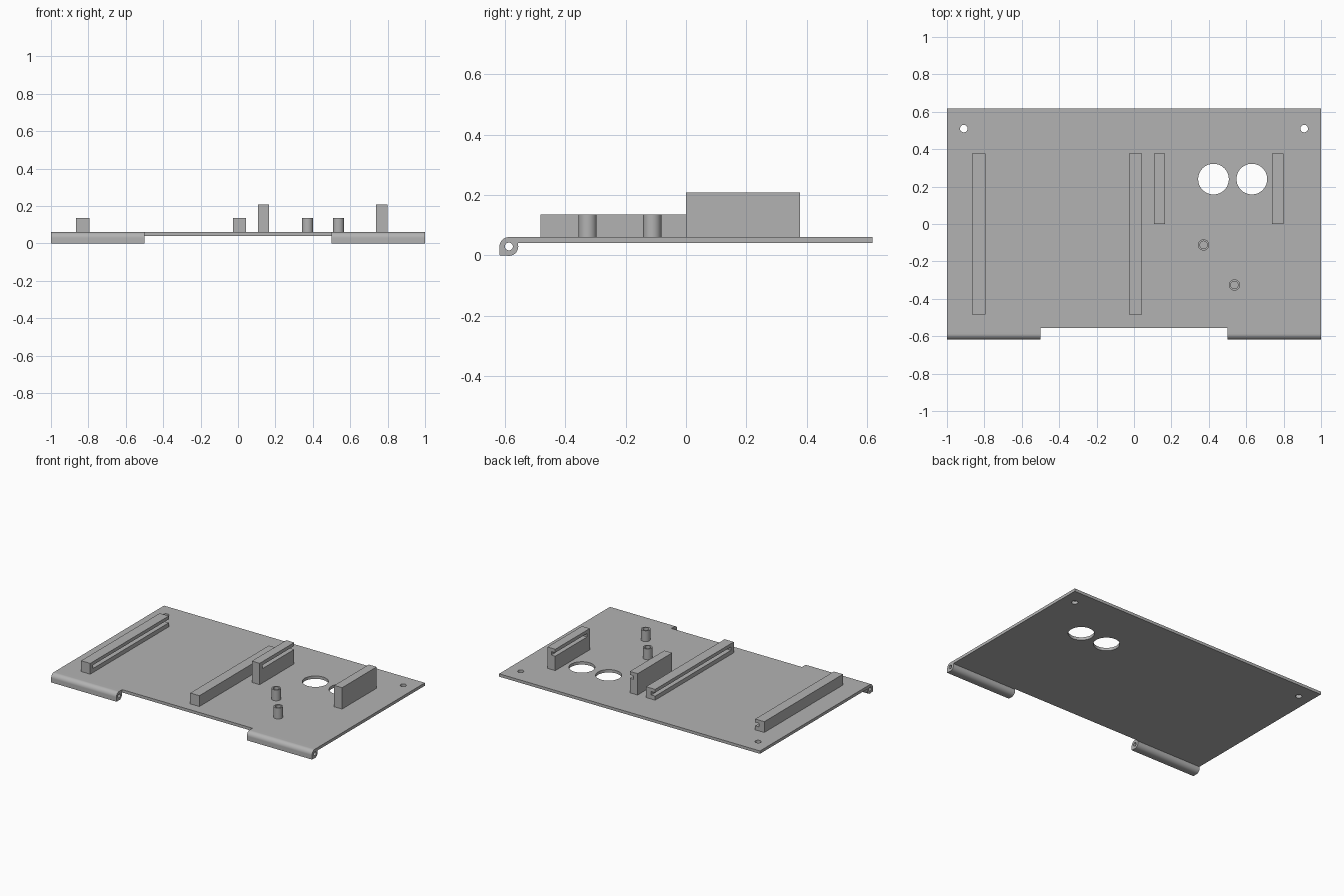
import bpy
import bmesh
from math import cos, sin, radians
from mathutils import Vector

cube = bpy.data.objects.get("Cube")
if cube:
    bpy.data.objects.remove(cube, do_unlink=True)

grey = bpy.data.materials.new("plain grey")
grey.use_nodes = True
GREY = (0.45, 0.45, 0.45, 1)
grey.diffuse_color = GREY
grey.node_tree.nodes["Principled BSDF"].inputs["Base Color"].default_value = GREY


def prism(name, profile, axis, start, end):
    """Extrude a closed 2D profile along x, y or z."""
    place = {"x": lambda a, b: (start, a, b),
             "y": lambda a, b: (a, start, b),
             "z": lambda a, b: (a, b, start)}[axis]
    bm = bmesh.new()
    face = bm.faces.new([bm.verts.new(place(a, b)) for a, b in profile])
    out = bmesh.ops.extrude_face_region(bm, geom=[face])
    moved = [v for v in out["geom"] if isinstance(v, bmesh.types.BMVert)]
    step = Vector([(end - start) * (axis == k) for k in "xyz"])
    bmesh.ops.translate(bm, verts=moved, vec=step)
    bmesh.ops.recalc_face_normals(bm, faces=bm.faces)
    mesh = bpy.data.meshes.new(name)
    bm.to_mesh(mesh)
    bm.free()
    mesh.materials.append(grey)
    obj = bpy.data.objects.new(name, mesh)
    bpy.context.collection.objects.link(obj)
    return obj


def rect(a0, a1, b0, b1):
    return [(a0, b0), (a1, b0), (a1, b1), (a0, b1)]


def arc(a, b, r, first=0, last=360, steps=48):
    count = steps if last - first == 360 else steps + 1
    angles = [radians(first + (last - first) * i / steps) for i in range(count)]
    return [(a + r * cos(t), b + r * sin(t)) for t in angles]


def cut(obj, cutter):
    """Subtract the cutter, bake the result and drop the cutter."""
    mod = obj.modifiers.new("cut", "BOOLEAN")
    mod.operation = "DIFFERENCE"
    mod.solver = "EXACT"
    mod.object = cutter
    bpy.ops.object.select_all(action="DESELECT")
    bpy.context.view_layer.objects.active = obj
    obj.select_set(True)
    bpy.ops.object.modifier_apply(modifier=mod.name)
    bpy.data.objects.remove(cutter, do_unlink=True)


def smooth(obj):
    bpy.ops.object.select_all(action="DESELECT")
    bpy.context.view_layer.objects.active = obj
    obj.select_set(True)
    bpy.ops.object.shade_smooth_by_angle(angle=radians(30))


BOTTOM, TOP = 0.04, 0.06
FRONT, BACK = -0.555, 0.618

# Base plate with two large openings and two screw holes
plate = prism("base_plate", rect(-1, 1, FRONT, BACK), "z", BOTTOM, TOP)
for x, y, r in [(0.425, 0.24, 0.082), (0.63, 0.24, 0.082),
                (-0.91, 0.51, 0.02), (0.91, 0.51, 0.02)]:
    cut(plate, prism("hole_cutter", arc(x, y, r), "z", 0, 0.1))
smooth(plate)

# Hinge knuckles: rounded, with one square corner and a tab into the plate
R, PIN_Y = 0.031, -0.587
knuckle_profile = ([(PIN_Y - R, 0)]
                   + arc(PIN_Y, TOP - R, R, -90, 20, 16)
                   + [(FRONT, BOTTOM), (FRONT, TOP)]
                   + arc(PIN_Y, TOP - R, R, 90, 180, 16))
for side, x0, x1 in [("right", -1, -0.5), ("left", 0.5, 1)]:
    knuckle = prism("hinge_knuckle_" + side, knuckle_profile, "x", x0, x1)
    cut(knuckle, prism("pin_cutter", arc(PIN_Y, TOP - R, 0.013, steps=32),
                       "x", x0 - 0.1, x1 + 0.1))
    smooth(knuckle)

# Card rails: grooved on the facing sides, closed at the front
for name, x0, x1, y0, top, groove_z, facing in [
        ("long_rail_right", -0.865, -0.795, -0.483, 0.135, 0.1, 1),
        ("long_rail_left", -0.028, 0.042, -0.483, 0.135, 0.1, -1),
        ("tall_rail_right", 0.106, 0.166, 0, 0.208, 0.172, 1),
        ("tall_rail_left", 0.738, 0.798, 0, 0.208, 0.172, -1)]:
    rail = prism(name, rect(x0, x1, y0, 0.378), "z", TOP, top)
    edge = x1 if facing > 0 else x0
    inner, outer = sorted((edge - facing * 0.03, edge + facing * 0.03))
    cut(rail, prism("groove_cutter",
                    rect(inner, outer, groove_z - 0.012, groove_z + 0.012),
                    "y", y0 + 0.03, 0.5))

# Hollow standoffs
for name, x, y in [("standoff_back", 0.372, -0.112),
                   ("standoff_front", 0.537, -0.326)]:
    post = prism(name, arc(x, y, 0.03), "z", TOP, 0.135)
    cut(post, prism("bore_cutter", arc(x, y, 0.02, steps=32), "z", 0, 0.2))
    smooth(post)
